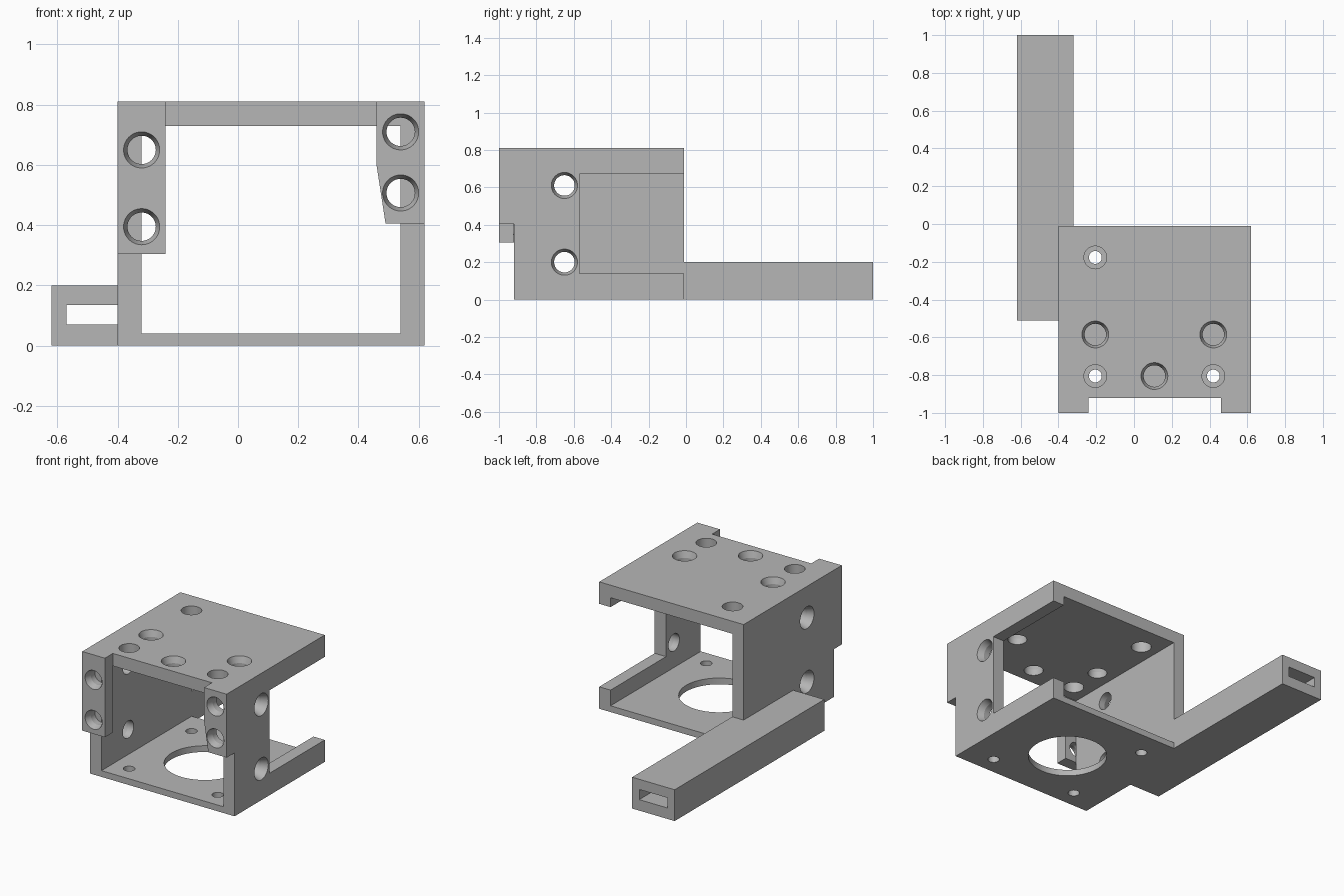
import bpy, bmesh, math
from mathutils import Vector

cube = bpy.data.objects.get("Cube")
if cube:
    bpy.data.objects.remove(cube, do_unlink=True)

SEGMENTS = 48


def add_object(name, bm):
    bmesh.ops.recalc_face_normals(bm, faces=bm.faces)
    mesh = bpy.data.meshes.new(name)
    bm.to_mesh(mesh)
    bm.free()
    obj = bpy.data.objects.new(name, mesh)
    bpy.context.collection.objects.link(obj)
    return obj


def prism(name, outline, y0, y1):
    """Extrude an (x, z) outline from y0 to y1."""
    bm = bmesh.new()
    face = bm.faces.new([bm.verts.new((x, y0, z)) for x, z in outline])
    out = bmesh.ops.extrude_face_region(bm, geom=[face])
    moved = [v for v in out["geom"] if isinstance(v, bmesh.types.BMVert)]
    bmesh.ops.translate(bm, verts=moved, vec=(0, y1 - y0, 0))
    return add_object(name, bm)


def box(name, x0, x1, y0, y1, z0, z1):
    return prism(name, [(x0, z0), (x1, z0), (x1, z1), (x0, z1)], y0, y1)


def hole(entry, axis, radius, depth, mouth=None):
    """Round cutter going in along axis, with an optional countersunk mouth."""
    mouth = mouth or radius
    turn = Vector(axis).to_track_quat("Z", "Y")
    bm = bmesh.new()
    rings = []
    for r, d in ((mouth, -0.02), (mouth, 0), (radius, 0.04), (radius, depth)):
        ring = []
        for i in range(SEGMENTS):
            a = math.tau * i / SEGMENTS
            point = Vector((r * math.cos(a), r * math.sin(a), d))
            ring.append(bm.verts.new(Vector(entry) + turn @ point))
        rings.append(ring)
    for low, high in zip(rings, rings[1:]):
        for i in range(SEGMENTS):
            j = (i + 1) % SEGMENTS
            bm.faces.new((low[i], low[j], high[j], high[i]))
    bm.faces.new(rings[0])
    bm.faces.new(rings[-1])
    return add_object("hole_cutter", bm)


def combine(target, other, operation="DIFFERENCE"):
    mod = target.modifiers.new("combine", "BOOLEAN")
    mod.operation = operation
    mod.solver = "EXACT"
    mod.object = other
    bpy.context.view_layer.objects.active = target
    bpy.ops.object.modifier_apply(modifier=mod.name)
    bpy.data.objects.remove(other, do_unlink=True)


# Solid housing and side arm
body = box("bracket_housing", -0.40, 0.62, -1.0, -0.01, 0, 0.81)
combine(body, box("side_arm", -0.62, -0.32, -0.51, 1.0, 0, 0.20), "UNION")

# Trim the front, leaving two mounting lugs
front_trim = [(-0.45, -0.05), (0.67, -0.05), (0.67, 0.405), (0.49, 0.405),
              (0.46, 0.60), (0.46, 0.86), (-0.24, 0.86), (-0.24, 0.305),
              (-0.45, 0.305)]
combine(body, prism("front_cutter", front_trim, -1.1, -0.92))

# Hollow interior, side window and arm slot
combine(body, box("interior_cutter", -0.32, 0.54, -0.921, 0.1, 0.04, 0.73))
combine(body, box("window_cutter", 0.50, 0.70, -0.57, 0.1, 0.14, 0.67))
combine(body, box("slot_cutter", -0.57, -0.37, -0.53, 1.1, 0.07, 0.135))

# Countersunk lug holes
for x, heights in ((-0.32, (0.395, 0.65)), (0.54, (0.507, 0.71))):
    for z in heights:
        combine(body, hole((x, -1.0, z), (0, 1, 0), 0.047, 0.081, 0.06))

# Countersunk side wall holes
for z in (0.20, 0.61):
    for x, way in ((-0.40, 1), (0.62, -1)):
        combine(body, hole((x, -0.65, z), (way, 0, 0), 0.055, 0.11, 0.07))

# Countersunk roof holes
for x, y in ((-0.205, -0.585), (0.42, -0.585), (0.108, -0.805)):
    combine(body, hole((x, y, 0.81), (0, 0, -1), 0.057, 0.11, 0.071))

# Access holes in the roof above small screw holes in the floor
for x, y in ((-0.205, -0.177), (-0.205, -0.805), (0.42, -0.805)):
    combine(body, hole((x, y, 0.81), (0, 0, -1), 0.06, 0.11))
    combine(body, hole((x, y, 0), (0, 0, 1), 0.034, 0.06))

# Large round opening in the floor
combine(body, hole((0.108, -0.49, 0), (0, 0, 1), 0.235, 0.06))

# Plain grey material
grey = bpy.data.materials.new("plain_grey")
grey.use_nodes = True
colour = (0.47, 0.47, 0.47, 1)
grey.diffuse_color = colour
grey.node_tree.nodes["Principled BSDF"].inputs["Base Color"].default_value = colour
body.data.materials.clear()
body.data.materials.append(grey)

# Smooth bores with crisp edges
bpy.ops.object.select_all(action="DESELECT")
body.select_set(True)
bpy.context.view_layer.objects.active = body
bpy.ops.object.shade_smooth_by_angle(angle=math.radians(12))
